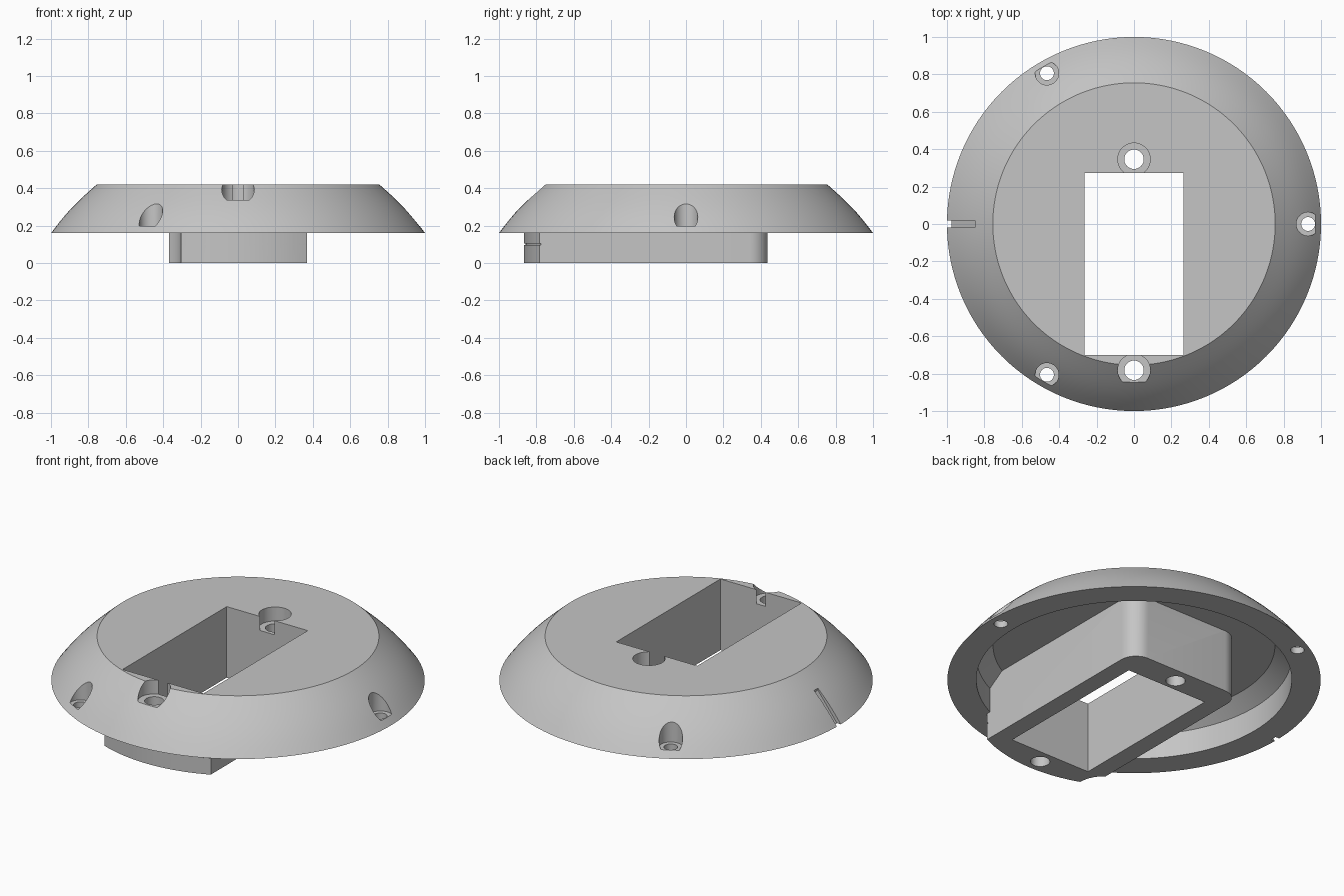
import bpy, bmesh, math
from mathutils import Vector

cube = bpy.data.objects.get("Cube")
if cube:
    bpy.data.objects.remove(cube, do_unlink=True)

grey = bpy.data.materials.new("light_grey")
grey.use_nodes = True
grey.diffuse_color = (0.56, 0.56, 0.56, 1)
grey.node_tree.nodes["Principled BSDF"].inputs["Base Color"].default_value = grey.diffuse_color


def finish(name, bm):
    bmesh.ops.remove_doubles(bm, verts=bm.verts, dist=1e-5)
    bmesh.ops.recalc_face_normals(bm, faces=bm.faces)
    mesh = bpy.data.meshes.new(name)
    bm.to_mesh(mesh)
    bm.free()
    mesh.materials.append(grey)
    ob = bpy.data.objects.new(name, mesh)
    bpy.context.collection.objects.link(ob)
    return ob


def revolve(name, profile, centre=(0, 0), steps=128):
    """Spin a closed (radius, z) profile about a vertical axis."""
    bm = bmesh.new()
    rings = []
    for r, z in profile:
        n = 1 if r == 0 else steps
        rings.append([bm.verts.new((centre[0] + r * math.cos(math.tau * i / steps),
                                    centre[1] + r * math.sin(math.tau * i / steps), z))
                      for i in range(n)])
    for a, b in zip(rings, rings[1:] + rings[:1]):
        if len(a) == len(b) == 1:
            continue
        for i in range(steps):
            j = (i + 1) % steps
            quad = [a[i % len(a)], a[j % len(a)], b[j % len(b)], b[i % len(b)]]
            bm.faces.new(list(dict.fromkeys(quad)))
    return finish(name, bm)


def prism(name, points, direction):
    bm = bmesh.new()
    face = bm.faces.new([bm.verts.new(p) for p in points])
    extruded = bmesh.ops.extrude_face_region(bm, geom=[face])["geom"]
    bmesh.ops.translate(bm, vec=Vector(direction),
                        verts=[v for v in extruded if isinstance(v, bmesh.types.BMVert)])
    # Keep the starting cap so the solid is closed
    if not face.is_valid:
        bmesh.ops.holes_fill(bm, edges=bm.edges)
    return finish(name, bm)


def boolean(target, tool, operation="DIFFERENCE"):
    mod = target.modifiers.new("cut", "BOOLEAN")
    mod.operation, mod.object, mod.solver = operation, tool, "EXACT"
    bpy.ops.object.select_all(action="DESELECT")
    bpy.context.view_layer.objects.active = target
    target.select_set(True)
    bpy.ops.object.modifier_apply(modifier=mod.name)
    bpy.data.objects.remove(tool, do_unlink=True)


def arc(cx, cy, r, start, end, n):
    return [(cx + r * math.cos(math.radians(start + (end - start) * i / n)),
             cy + r * math.sin(math.radians(start + (end - start) * i / n)), 0)
            for i in range(n + 1)]


# Hollow domed cover: bulging outside, straight wall and sloped shoulder inside
bulge = 0.016
slope = [(1 - 0.245 * t + bulge * math.sin(math.pi * t), 0.16 + 0.26 * t)
         for t in (i / 10 for i in range(11))]
cover = revolve("domed_base", slope + [(0, 0.42), (0, 0.37), (0.755, 0.37),
                                       (0.845, 0.305), (0.845, 0.16)])

# Housing block: rounded back corners, front following the rim,
# one front corner scooped out around the neighbouring screw
outline = arc(0.27, 0.337, 0.1, 0, 90, 10) + arc(-0.27, 0.337, 0.1, 90, 180, 10)
outline += arc(-0.467, -0.808, 0.162, 53.2, -0.9, 10)
outline += arc(0, 0, 0.866, 249.4, 295.3, 24)
block = prism("housing_block", outline, (0, 0, 0.39))
boolean(block, revolve("block_limit", [(0, -0.1), (0.95, -0.1), (0.95, 0.2), (0.86, 0.31),
                                       (0.775, 0.395), (0, 0.395)]), "INTERSECT")
# Fine groove around the curved front
boolean(block, revolve("front_groove", [(0.859, 0.096), (0.95, 0.096),
                                        (0.95, 0.103), (0.859, 0.103)]))
boolean(cover, block, "UNION")

# Rectangular window right through
w = 0.265
boolean(cover, prism("window", [(-w, -0.7, -0.1), (w, -0.7, -0.1),
                                (w, 0.273, -0.1), (-w, 0.273, -0.1)], (0, 0, 0.7)))


# Counterbored screw holes in the block and around the rim
def screw_hole(x, y, r, bore, floor):
    boolean(cover, revolve("screw_hole", [(0, -0.1), (r, -0.1), (r, floor), (bore, floor),
                                          (bore, 0.6), (0, 0.6)], (x, y), 40))


for y in (0.346, -0.782):
    screw_hole(0, y, 0.052, 0.087, 0.337)
for angle in (0, 120, 240):
    a = math.radians(angle)
    screw_hole(0.931 * math.cos(a), 0.931 * math.sin(a), 0.037, 0.063, 0.198)

# Sloping index slot in the rim
y = -0.018
boolean(cover, prism("index_slot", [(-0.99, y, 0.14), (-0.85, y, 0.322), (-0.85, y, 0.42),
                                    (-1.05, y, 0.42), (-1.05, y, 0.14)], (0, -2 * y, 0)))

bpy.context.view_layer.objects.active = cover
cover.select_set(True)
bpy.ops.object.shade_smooth_by_angle(angle=math.radians(25))
